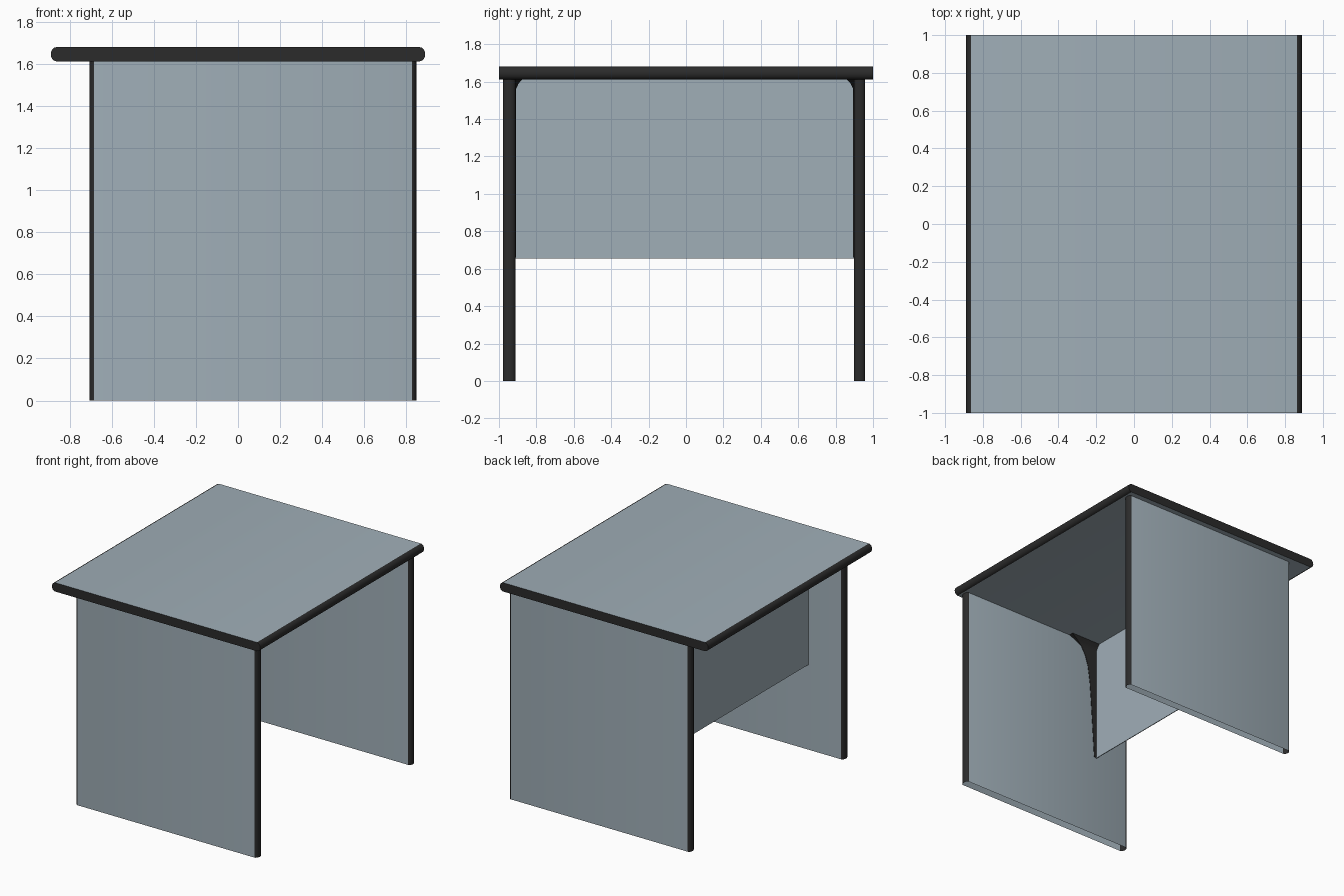
import bpy, bmesh, math
from mathutils import Vector

if "Cube" in bpy.data.objects:
    bpy.data.objects.remove(bpy.data.objects["Cube"])


def material(name, rgb):
    m = bpy.data.materials.new(name)
    m.diffuse_color = (*rgb, 1)
    m.use_nodes = True
    m.node_tree.nodes["Principled BSDF"].inputs["Base Color"].default_value = m.diffuse_color
    return m


BLUE = material("blue_grey_laminate", (0.35, 0.425, 0.475))
DARK = material("black_trim", (0.024, 0.024, 0.024))


def finish(name, bm, flat_axis=None):
    """Faces square to flat_axis become blue, the others black."""
    bmesh.ops.recalc_face_normals(bm, faces=bm.faces)
    bm.normal_update()
    if flat_axis is not None:
        for f in bm.faces:
            f.material_index = 0 if abs(f.normal[flat_axis]) > 0.995 else 1
    mesh = bpy.data.meshes.new(name)
    bm.to_mesh(mesh)
    bm.free()
    mesh.materials.append(BLUE)
    mesh.materials.append(DARK)
    ob = bpy.data.objects.new(name, mesh)
    bpy.context.collection.objects.link(ob)
    bpy.ops.object.select_all(action='DESELECT')
    ob.select_set(True)
    bpy.context.view_layer.objects.active = ob
    bpy.ops.object.shade_smooth_by_angle(angle=math.radians(35))
    return ob


def rounded_slab(name, x0, x1, t0, t1, depth, to_world, a, b, flat_axis, caps):
    """Board with rounded edges at both x ends: profile in (x, t), swept from a to b."""
    mid, half, n = (t0 + t1) / 2, (t1 - t0) / 2, 8
    prof = []
    for end, sign, start in ((x1 - depth, 1, -1), (x0 + depth, -1, 1)):
        for i in range(n + 1):
            ang = start * (math.pi / 2 - math.pi * i / n)
            prof.append((end + sign * depth * math.cos(ang), mid + half * math.sin(ang)))
    bm = bmesh.new()
    rings = [[bm.verts.new(to_world(x, t, s)) for x, t in prof] for s in (a, b)]
    k = len(prof)
    for i in range(k):
        j = (i + 1) % k
        bm.faces.new((rings[0][i], rings[0][j], rings[1][j], rings[1][i]))
    if caps:
        for r in rings:
            bm.faces.new(r)
    return finish(name, bm, flat_axis)


# Table top: rounded at the left and right, square at front and back
rounded_slab("table_top", -0.89, 0.89, 1.612, 1.68, 0.028,
             lambda x, t, s: Vector((x, s, t)), -1, 1, 2, True)

# Leg panels: rounded upright edges, open at the bottom
for name, y0, y1 in (("front_leg_panel", -0.978, -0.912), ("back_leg_panel", 0.897, 0.957)):
    rounded_slab(name, -0.707, 0.848, y0, y1, 0.022,
                 lambda x, t, s: Vector((x, t, s)), 0, 1.612, 1, False)

# Thin cross panel between the legs
PX = -0.40
bm = bmesh.new()
bmesh.ops.create_cube(bm, size=1)
for v in bm.verts:
    v.co = Vector((PX - 0.003 + v.co.x * 0.006, -0.0075 + v.co.y * 1.809, 1.1335 + v.co.z * 0.957))
finish("cross_panel", bm)

# Curved brackets in the corners, flaring inwards just below the top
curve = [(0.26, 1.612), (0.20, 1.59), (0.145, 1.56), (0.105, 1.49), (0.08, 1.41),
         (0.062, 1.28), (0.05, 1.13), (0.035, 0.90), (0.02, 0.66)]
for name, y, inward in (("front_bracket", -0.912, 1), ("back_bracket", 0.897, -1)):
    bm = bmesh.new()
    rows = []
    for dx, z in curve:
        w = 0.003 + 0.034 * max(0, (z - 1.575) / 0.037)
        rows.append([bm.verts.new(p) for p in (
            (PX, y, z), (PX + dx, y, z), (PX + dx, y + inward * w, z), (PX, y + inward * w, z))])
    for r, s in zip(rows, rows[1:]):
        for i in range(4):
            j = (i + 1) % 4
            bm.faces.new((r[i], r[j], s[j], s[i]))
    bm.faces.new(rows[0])
    bm.faces.new(rows[-1])
    for f in bm.faces:
        f.material_index = 1
    finish(name, bm)
